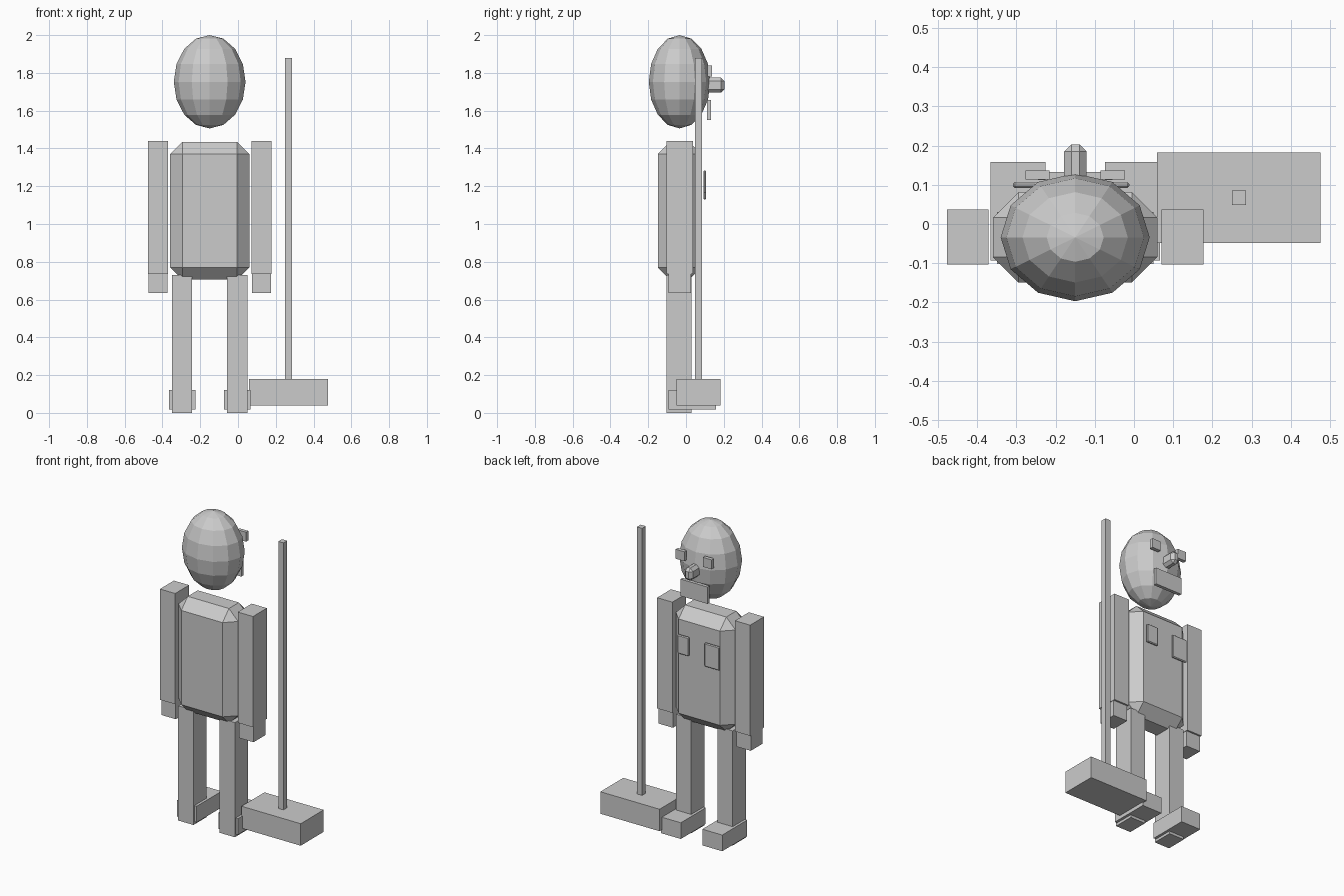
import bpy, bmesh

if "Cube" in bpy.data.objects:
    bpy.data.objects.remove(bpy.data.objects["Cube"])

CX, CY = -0.15, -0.034   # body axis


def finish(name, bm):
    mesh = bpy.data.meshes.new(name)
    bm.to_mesh(mesh)
    bm.free()
    ob = bpy.data.objects.new(name, mesh)
    bpy.context.collection.objects.link(ob)
    return ob


def box(name, x, y, z, bevel=0):
    """Box from (min, max) ranges, with optional one-step chamfer."""
    bm = bmesh.new()
    bmesh.ops.create_cube(bm, size=1)
    for v in bm.verts:
        v.co = [r[1] if c > 0 else r[0] for c, r in zip(v.co, (x, y, z))]
    if bevel:
        bmesh.ops.bevel(bm, geom=bm.edges[:], offset=bevel, segments=1,
                        affect='EDGES')
    return finish(name, bm)


def pair(name, offset, width, y, z):
    """Same box on both sides of the body axis."""
    for side, s in (("left", -1), ("right", 1)):
        c = CX + s * offset
        box(f"{name}_{side}", (c - width / 2, c + width / 2), y, z)


# Head: low-poly egg
bm = bmesh.new()
bmesh.ops.create_uvsphere(bm, u_segments=12, v_segments=8, radius=1)
for v in bm.verts:
    v.co = (CX + v.co.x * 0.19, CY + v.co.y * 0.163, 1.753 + v.co.z * 0.247)
finish("head", bm)

# Face
pair("eye", 0.096, 0.062, (0.114, 0.137), (1.78, 1.84))
box("nose", (-0.178, -0.121), (0.085, 0.203), (1.695, 1.775), 0.018)
box("mouth", (-0.245, -0.055), (0.112, 0.133), (1.55, 1.657))

# Torso and chest pockets
box("torso", (-0.36, 0.06), (-0.149, 0.081), (0.705, 1.435), 0.065)
box("pocket_large", (-0.309, -0.203), (0.092, 0.107), (1.13, 1.28), 0.005)
box("pocket_small", (-0.094, -0.012), (0.092, 0.107), (1.163, 1.283), 0.005)

# Limbs
pair("arm", 0.274, 0.107, (-0.103, 0.037), (0.735, 1.44))
pair("hand", 0.274, 0.101, (-0.093, 0.026), (0.635, 0.745))
pair("leg", 0.146, 0.107, (-0.102, 0.03), (0.0, 0.73))
pair("foot", 0.146, 0.14, (-0.093, 0.158), (0.017, 0.12))

# Broom
box("broom_pole", (0.25, 0.286), (0.048, 0.085), (0.17, 1.88))
box("broom_head", (0.059, 0.476), (-0.049, 0.182), (0.04, 0.18))
